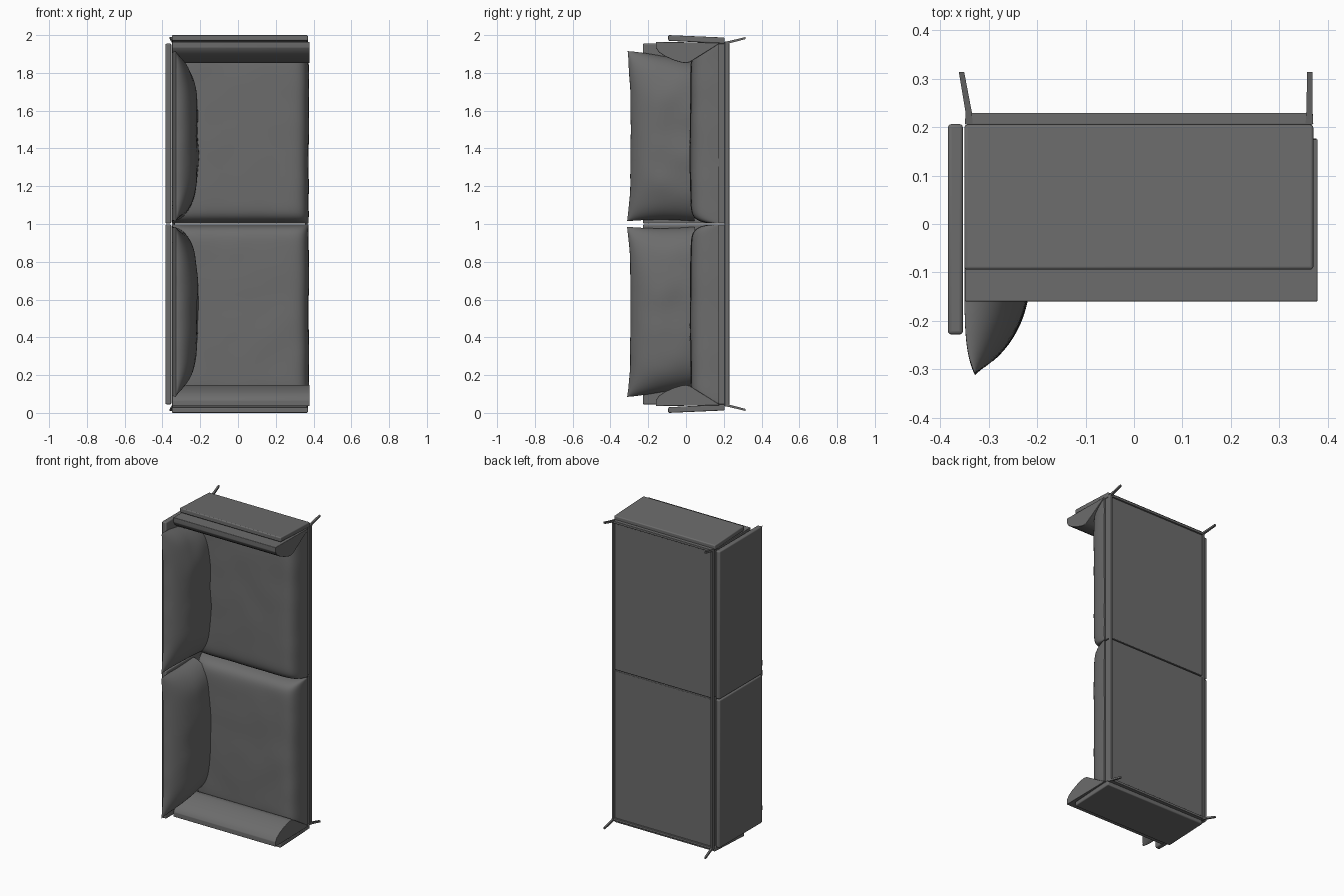
import bpy, bmesh, math
from mathutils import Vector, noise

if "Cube" in bpy.data.objects:
    bpy.data.objects.remove(bpy.data.objects["Cube"])

fabric = bpy.data.materials.new("grey_fabric")
fabric.diffuse_color = (0.15, 0.15, 0.15, 1)
fabric.use_nodes = True
fabric.node_tree.nodes["Principled BSDF"].inputs["Base Color"].default_value = fabric.diffuse_color


def finish(name, bm, bevel=0, segs=3, angle=40):
    """Turn a bmesh into a named, smooth-shaded object."""
    bmesh.ops.recalc_face_normals(bm, faces=bm.faces)
    me = bpy.data.meshes.new(name)
    bm.to_mesh(me)
    bm.free()
    me.materials.append(fabric)
    ob = bpy.data.objects.new(name, me)
    bpy.context.collection.objects.link(ob)
    if bevel:
        m = ob.modifiers.new("bevel", 'BEVEL')
        m.width, m.segments = bevel, segs
        m.limit_method = 'ANGLE'
        m.angle_limit = math.radians(30)
    bpy.ops.object.select_all(action='DESELECT')
    ob.select_set(True)
    bpy.context.view_layer.objects.active = ob
    bpy.ops.object.shade_smooth_by_angle(angle=math.radians(angle))
    return ob


def box(name, lo, hi, bevel=0.004):
    bm = bmesh.new()
    bmesh.ops.create_cube(bm, size=1)
    for v in bm.verts:
        v.co = [lo[i] + (v.co[i] + 0.5) * (hi[i] - lo[i]) for i in range(3)]
    return finish(name, bm, bevel)


def extrude(name, pts, x0, x1, top, bevel):
    """Extrude a (y, distance-from-end) profile along x."""
    bm = bmesh.new()
    rings = [[bm.verts.new((x, y, 2 - d if top else d)) for y, d in pts] for x in (x0, x1)]
    n = len(pts)
    bm.faces.new(rings[0])
    bm.faces.new(rings[1])
    for i in range(n):
        j = (i + 1) % n
        bm.faces.new((rings[0][i], rings[0][j], rings[1][j], rings[1][i]))
    return finish(name, bm, bevel)


def pillow(name, nu, nv, fn):
    """Closed cushion from two sheets; fn(u, v) gives front and back points."""
    bm = bmesh.new()
    sheets = ([], [])
    for i in range(nu + 1):
        rows = ([], [])
        for j in range(nv + 1):
            u = (1 - math.cos(math.pi * i / nu)) / 2
            v = (1 - math.cos(math.pi * j / nv)) / 2
            for k, p in enumerate(fn(u, v)):
                rows[k].append(bm.verts.new(p))
        for k in (0, 1):
            sheets[k].append(rows[k])
    for s in sheets:
        for i in range(nu):
            for j in range(nv):
                bm.faces.new((s[i][j], s[i + 1][j], s[i + 1][j + 1], s[i][j + 1]))
    f, b = sheets
    for j in range(nv):          # close the end that sits against the seat
        bm.faces.new((f[0][j], f[0][j + 1], b[0][j + 1], b[0][j]))
    bmesh.ops.remove_doubles(bm, verts=bm.verts, dist=0.0004)
    return finish(name, bm, angle=70)


def edge(t, p, e):
    return max(0, 1 - abs(2 * t - 1) ** p) ** e


for top in (False, True):
    side = "upper" if top else "lower"
    Z = (lambda d: 2 - d) if top else (lambda d: d)
    lohi = (1.003, 1.955) if top else (0.045, 0.997)

    # seat cushion, softly domed towards -y
    def seat(u, v):
        z = Z(0.05 + 0.948 * v)
        x = -0.35 + 0.725 * u
        n = noise.noise(Vector((x * 6, z * 6, 3)))
        h = 0.148 * edge(u, 14, 0.4) * edge(v, 18, 0.4) + 0.008 * edge(u, 2, 1) * edge(v, 2, 1)
        x += 0.004 * n * u
        return (x, 0.176 - h - 0.003 * n * min(1, h * 20), z), (x, 0.176, z)
    pillow(side + "_seat_cushion", 40, 44, seat)

    # loose back cushion with pinched corners
    def back(u, v):
        tip = 0.085 + 0.06 * (1 - u) ** 1.3
        inner = 0.985 - 0.008 * math.sin(math.pi * u)
        sag = 0.018 * edge(v, 4, 1)
        y = 0.045 - (0.357 - sag) * u
        z = Z(tip + (inner - tip) * v)
        n = noise.noise(Vector((y * 7, z * 7, 8)))
        t = 0.138 * edge(v, 4, 0.55) * max(0, 1 - u ** 4) ** 0.6
        t *= 1 + 0.06 * n
        xb = -0.35 + 0.022 * u ** 8
        y += 0.006 * n * u
        return (xb + t, y, z), (xb, y, z)
    pillow(side + "_back_cushion", 30, 44, back)

    # arm cushion and slightly splayed arm panel
    extrude(side + "_arm_cushion",
            [(-0.16, 0.036), (-0.16, 0.066), (-0.145, 0.09), (-0.11, 0.113), (-0.065, 0.133),
             (-0.02, 0.146), (0.0, 0.148), (0.02, 0.143), (0.06, 0.118), (0.175, 0.046), (0.175, 0.04)],
            -0.349, 0.379, top, 0.009)
    extrude(side + "_arm_panel", [(-0.094, 0), (0.205, 0.013), (0.205, 0.045), (-0.094, 0.03)],
            -0.35, 0.37, top, 0.006)

    # back panel and seat board
    box(side + "_back_panel", (-0.384, -0.228, lohi[0]), (-0.353, 0.206, lohi[1]), 0.007)
    box(side + "_seat_board", (-0.342, 0.174, lohi[0]), (0.366, 0.218, lohi[1]))

    # end rail of the frame
    za, zb = sorted((Z(0.035), Z(0.05)))
    box(side + "_end_rail", (-0.348, 0.205, za), (0.369, 0.229, zb), 0.002)

    # splayed legs
    for label, xa, xb in (("rear", -0.341, -0.356), ("front", 0.362, 0.363)):
        bm = bmesh.new()
        rings = []
        for x, y, d, r in ((xa, 0.206, 0.043, 0.008), (xa, 0.23, 0.037, 0.0065), (xb, 0.314, 0.016, 0.0055)):
            rings.append([bm.verts.new((x + a * r, y, Z(d) + b * r))
                          for a, b in ((-1, -1), (1, -1), (1, 1), (-1, 1))])
        for p, q in zip(rings, rings[1:]):
            for i in range(4):
                j = (i + 1) % 4
                bm.faces.new((p[i], p[j], q[j], q[i]))
        bm.faces.new(rings[0])
        bm.faces.new(rings[-1])
        finish(side + "_" + label + "_leg", bm)

# long side rails of the frame
box("rear_rail", (-0.348, 0.205, 0.036), (-0.334, 0.229, 1.964), 0.002)
box("front_rail", (0.355, 0.205, 0.036), (0.369, 0.229, 1.964), 0.002)
